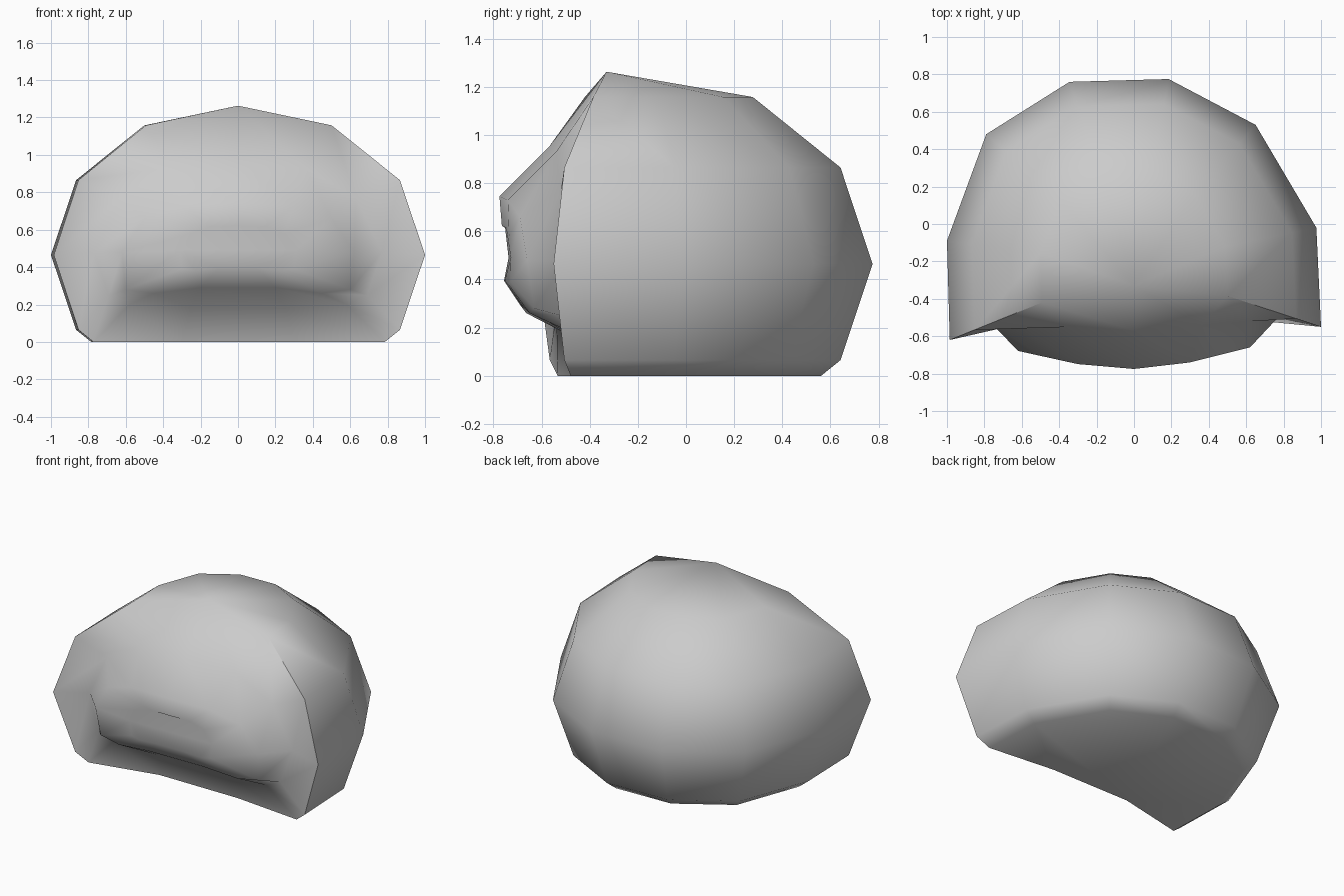
import bpy, bmesh

if "Cube" in bpy.data.objects:
    bpy.data.objects.remove(bpy.data.objects["Cube"])

# Outer shell: half dome swept from the top pole, seven panels round the back
POLE_Y = -0.33
EQUATOR = [(1.0, -0.55), (0.975, -0.02), (0.65, 0.53), (0.185, 0.775),
           (-0.345, 0.76), (-0.79, 0.48), (-1.0, -0.09), (-0.985, -0.62)]
# radius factor, height, backward shift
LEVELS = [(0.5, 1.158, 0.055), (0.866, 0.865, 0.015), (1.0, 0.465, 0.0),
          (0.866, 0.065, 0.015), (0.785, 0.0, 0.024)]

# Right half of the front bulge, top to bottom
BULGE_BASE = [(0, -0.57, 0.95), (0.36, -0.54, 0.93), (0.63, -0.52, 0.77), (0.77, -0.50, 0.48),
              (0.69, -0.52, 0.25), (0.58, -0.52, 0.20), (0.25, -0.50, 0.18)]
BULGE_CREST = [(0, -0.775, 0.745), (0.3, -0.74, 0.73), (0.5, -0.69, 0.66), (0.62, -0.66, 0.48),
               (0.6, -0.63, 0.28), (0.45, -0.65, 0.26), (0.2, -0.68, 0.29)]

bm = bmesh.new()


def full_ring(half):
    """Right half plus its mirrored left side, as a closed ring."""
    left = [(-x, y - 0.03 * x, z) for x, y, z in reversed(half[1:])]
    return [bm.verts.new(p) for p in half + left]


def bridge(a, b):
    n = len(a)
    for i in range(n):
        j = (i + 1) % n
        bm.faces.new((a[i], a[j], b[j], b[i]))


# Dome
pole = bm.verts.new((0, POLE_Y, 1.263))
rows = [[bm.verts.new((x * r, POLE_Y + (y - POLE_Y) * r + s, z)) for x, y in EQUATOR]
        for r, z, s in LEVELS]
for i in range(len(EQUATOR) - 1):
    bm.faces.new((pole, rows[0][i], rows[0][i + 1]))
    for up, low in zip(rows, rows[1:]):
        bm.faces.new((up[i], low[i], low[i + 1], up[i + 1]))

# Front opening rim, closed by a hollowed lower edge
sill = [bm.verts.new((x, -0.43, 0)) for x in (0.3, -0.3)]
rim = [pole] + [r[0] for r in rows] + sill + [r[-1] for r in reversed(rows)]

# Flat underside
bm.faces.new(rows[-1] + sill[::-1])

# Front bulge
base = full_ring(BULGE_BASE)
crest = full_ring(BULGE_CREST)
inner = full_ring([(x * 0.5, -0.765 + 0.06 * x, 0.5 + (z - 0.5) * 0.5) for x, y, z in BULGE_CREST])
bridge(rim, base)
bridge(base, crest)
bridge(crest, inner)
bm.faces.new(inner)

bmesh.ops.recalc_face_normals(bm, faces=bm.faces[:])
mesh = bpy.data.meshes.new("domed_shell")
bm.to_mesh(mesh)
bm.free()
shell = bpy.data.objects.new("domed_shell", mesh)
bpy.context.collection.objects.link(shell)
bpy.context.view_layer.objects.active = shell
shell.select_set(True)
bpy.ops.object.shade_smooth_by_angle(angle=1.1)
